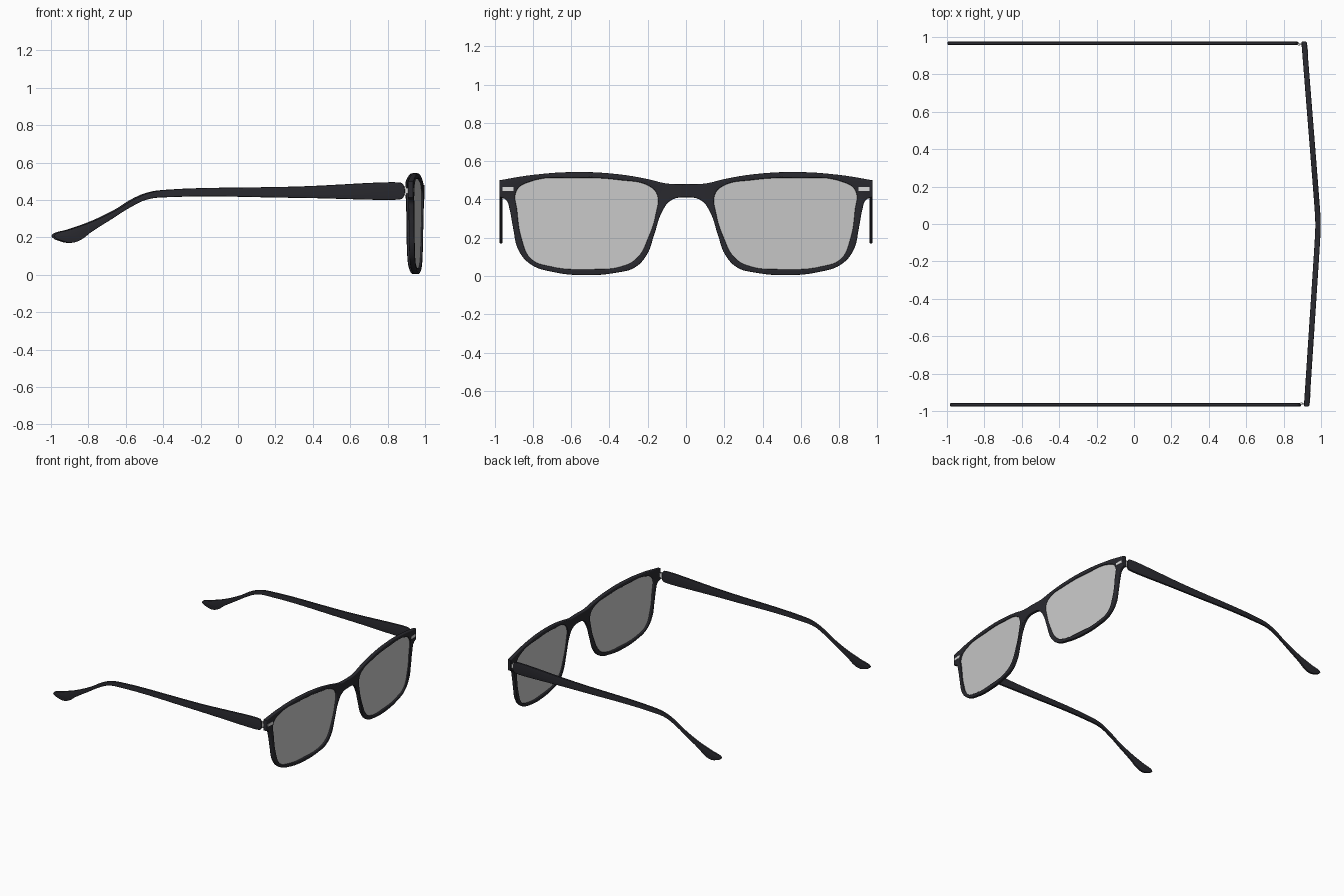
import bpy, bmesh, math
from mathutils import Vector

if "Cube" in bpy.data.objects:
    bpy.data.objects.remove(bpy.data.objects["Cube"])


def material(name, col):
    m = bpy.data.materials.new(name)
    m.diffuse_color = (*col, 1)
    m.use_nodes = True
    m.node_tree.nodes["Principled BSDF"].inputs["Base Color"].default_value = m.diffuse_color
    return m


FRAME = material("dark frame", (0.022, 0.022, 0.028))
LENS = material("grey lens", (0.58, 0.58, 0.58))
METAL = material("light metal", (0.72, 0.72, 0.72))
SKEW = 0.007          # the whole model is turned very slightly


def front_map(w0=0.0):
    """Outline (y, z) -> front plane folded back from the bridge."""
    def f(c):
        bend = 0.985 - 0.073 * (math.sqrt(c.x * c.x + 0.002) - 0.03)
        return Vector((bend + c.z + w0 - SKEW * c.x, c.x, c.y))
    return f


def side_map(y):
    """Outline (x, z) -> upright plane at the given y."""
    return lambda c: Vector((c.x - SKEW * y, y - c.z, c.y))


def finish(o, mat):
    o.data.materials.clear()
    o.data.materials.append(mat)
    bpy.ops.object.select_all(action='DESELECT')
    o.select_set(True)
    bpy.context.view_layer.objects.active = o
    bpy.ops.object.shade_smooth_by_angle(angle=math.radians(40))


def plate(name, loops, thick, bevel, mat, fmap, cuts=()):
    """Filled smooth outlines, thickened with rounded edges. A third value marks a corner."""
    cu = bpy.data.curves.new(name, 'CURVE')
    cu.dimensions, cu.fill_mode = '2D', 'BOTH'
    cu.extrude = thick / 2 - bevel
    cu.bevel_depth, cu.bevel_resolution, cu.offset = bevel, 2, -bevel
    cu.resolution_u = 6
    for pts in loops:
        sp = cu.splines.new('BEZIER')
        sp.bezier_points.add(len(pts) - 1)
        sp.use_cyclic_u = True
        for b, p in zip(sp.bezier_points, pts):
            b.co = (p[0], p[1], 0)
            b.handle_left_type = b.handle_right_type = 'VECTOR' if len(p) > 2 else 'AUTO'
    tmp = bpy.data.objects.new(name + "_outline", cu)
    bpy.context.collection.objects.link(tmp)
    dg = bpy.context.evaluated_depsgraph_get()
    me = bpy.data.meshes.new_from_object(tmp.evaluated_get(dg))
    bpy.data.objects.remove(tmp)
    bm = bmesh.new()
    bm.from_mesh(me)
    bmesh.ops.remove_doubles(bm, verts=bm.verts, dist=0.0002)
    for u in cuts:
        bmesh.ops.bisect_plane(bm, geom=bm.verts[:] + bm.edges[:] + bm.faces[:],
                               plane_co=(u, 0, 0), plane_no=(1, 0, 0))
    for v in bm.verts:
        v.co = fmap(v.co)
    bmesh.ops.recalc_face_normals(bm, faces=bm.faces)
    bm.to_mesh(me)
    bm.free()
    o = bpy.data.objects.new(name, me)
    bpy.context.collection.objects.link(o)
    finish(o, mat)
    return o


# front frame: half outline mirrored, with two lens openings
half = [(0.1, 0.483), (0.2, 0.506), (0.35, 0.531), (0.57, 0.543), (0.8, 0.528),
        (0.975, 0.5, 1), (0.975, 0.413, 1), (0.938, 0.395), (0.922, 0.35),
        (0.903, 0.25), (0.875, 0.135), (0.81, 0.06), (0.7, 0.022), (0.52, 0.004),
        (0.36, 0.018), (0.27, 0.043), (0.205, 0.11), (0.165, 0.22), (0.125, 0.335),
        (0.078, 0.395)]
outer = ([(0, 0.48)] + half + [(0, 0.411)]
         + [(-p[0], *p[1:]) for p in reversed(half)])
opening = [(0.885, 0.445), (0.82, 0.491), (0.58, 0.512), (0.345, 0.501), (0.19, 0.468),
           (0.151, 0.425), (0.158, 0.323), (0.2, 0.193), (0.25, 0.1), (0.32, 0.055),
           (0.51, 0.035), (0.71, 0.05), (0.81, 0.09), (0.858, 0.193), (0.882, 0.34)]
left_opening = [(-x, z) for x, z in opening]
plate("front_frame", [outer, opening, left_opening], 0.029, 0.006, FRAME, front_map(),
      cuts=[i * 0.03 for i in range(-4, 5)])

# temple arm profile: straight bar, bent down to a flared ear tip
arm = [(0.865, 0.492), (0.33, 0.472), (-0.373, 0.455), (-0.47, 0.442), (-0.55, 0.411),
       (-0.656, 0.347), (-0.79, 0.283), (-0.9, 0.244), (-0.99, 0.21), (-0.985, 0.199),
       (-0.95, 0.181), (-0.896, 0.171), (-0.845, 0.188), (-0.79, 0.229),
       (-0.683, 0.297), (-0.576, 0.364), (-0.49, 0.403), (-0.373, 0.415), (0.33, 0.411),
       (0.865, 0.404), (0.878, 0.415), (0.878, 0.48)]

for side, s in (("left", 1), ("right", -1)):
    # lens, slightly larger than its opening so it sits in the rim
    lens = [(s * (0.52 + (x - 0.52) * 1.02), 0.27 + (z - 0.27) * 1.02) for x, z in opening]
    plate(side + "_lens", [lens], 0.008, 0, LENS, front_map())

    # small metal inlay on the front corner
    inlay = [(s * x, z, 1) for x, z in ((0.9, 0.443), (0.958, 0.443), (0.958, 0.464), (0.9, 0.464))]
    plate(side + "_corner_inlay", [inlay], 0.006, 0, METAL, front_map(0.0135))

    plate(side + "_temple_arm", [arm], 0.017, 0.004, FRAME, side_map(s * 0.966))

    # hinge: leaf between arm and frame, with an upright knuckle
    leaf = [(0.86, 0.435, 1), (0.908, 0.435, 1), (0.908, 0.465, 1), (0.86, 0.465, 1)]
    plate(side + "_hinge_leaf", [leaf], 0.008, 0, METAL, side_map(s * 0.962))
    bpy.ops.mesh.primitive_cylinder_add(vertices=16, radius=0.007, depth=0.05,
                                        location=(0.888 - SKEW * s, s * 0.96, 0.45))
    knuckle = bpy.context.object
    knuckle.name = side + "_hinge_knuckle"
    finish(knuckle, METAL)
